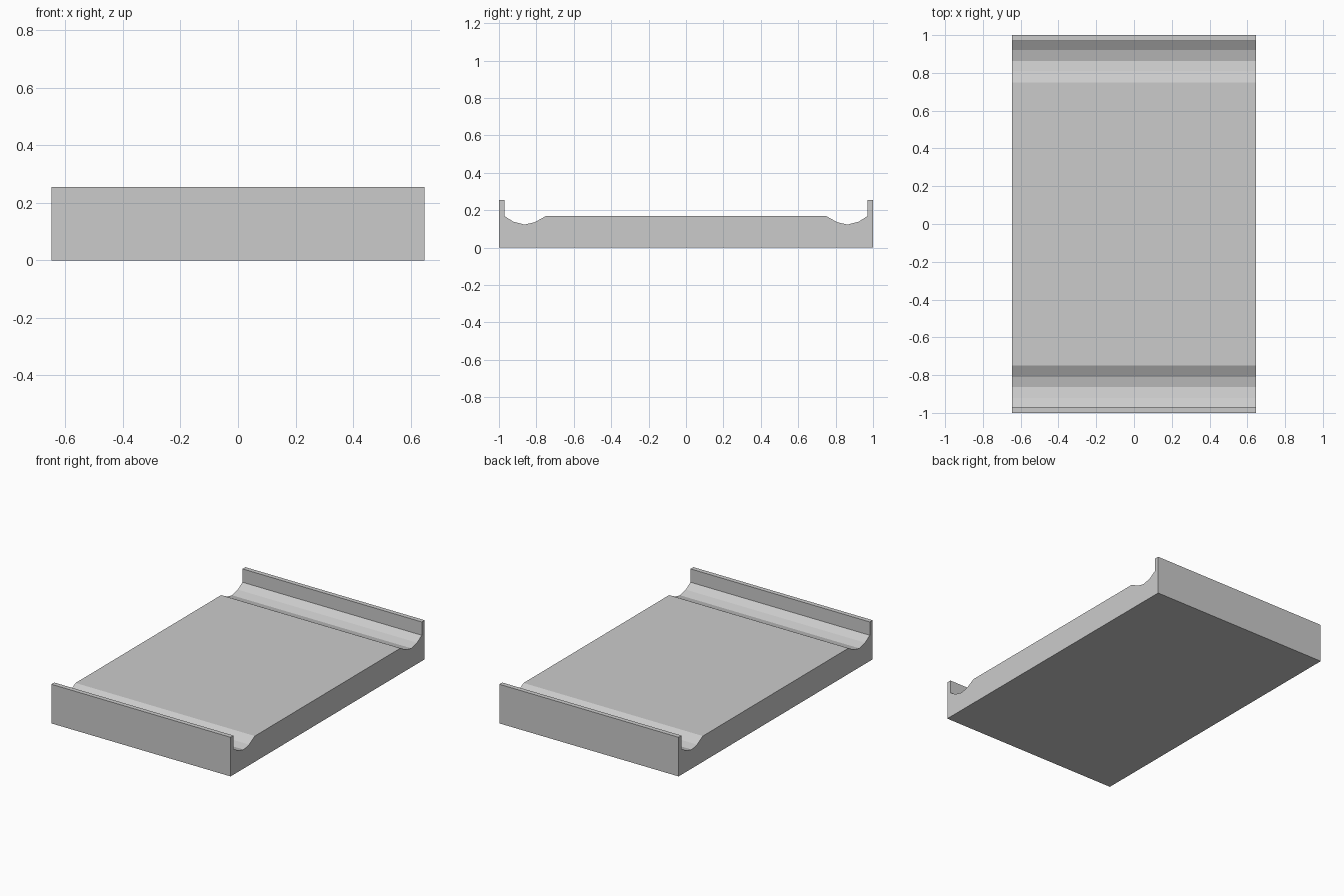
import bpy
import bmesh

cube = bpy.data.objects.get("Cube")
if cube:
    bpy.data.objects.remove(cube, do_unlink=True)

HALF_WIDTH = 0.647

# Plain grey material
grey = bpy.data.materials.new("light_grey")
grey.use_nodes = True
colour = (0.6, 0.6, 0.6, 1.0)
grey.diffuse_color = colour
grey.node_tree.nodes["Principled BSDF"].inputs["Base Color"].default_value = colour

# Half of the side section (y, z): deck edge, faceted gutter, lip, base
half = [(0.75, 0.168), (0.81, 0.135), (0.864, 0.123), (0.922, 0.138),
        (0.97, 0.168), (0.97, 0.255), (1.0, 0.255), (1.0, 0.0)]
section = half + [(-y, z) for y, z in reversed(half)]

# Extrude the mirrored section across the width
bm = bmesh.new()
face = bm.faces.new([bm.verts.new((-HALF_WIDTH, y, z)) for y, z in section])
result = bmesh.ops.extrude_face_region(bm, geom=[face], use_keep_orig=True)
moved = [v for v in result["geom"] if isinstance(v, bmesh.types.BMVert)]
bmesh.ops.translate(bm, verts=moved, vec=(2 * HALF_WIDTH, 0, 0))
bmesh.ops.recalc_face_normals(bm, faces=bm.faces[:])

mesh = bpy.data.meshes.new("grooved_tray")
bm.to_mesh(mesh)
bm.free()
mesh.materials.append(grey)
tray = bpy.data.objects.new("grooved_tray", mesh)
bpy.context.scene.collection.objects.link(tray)
